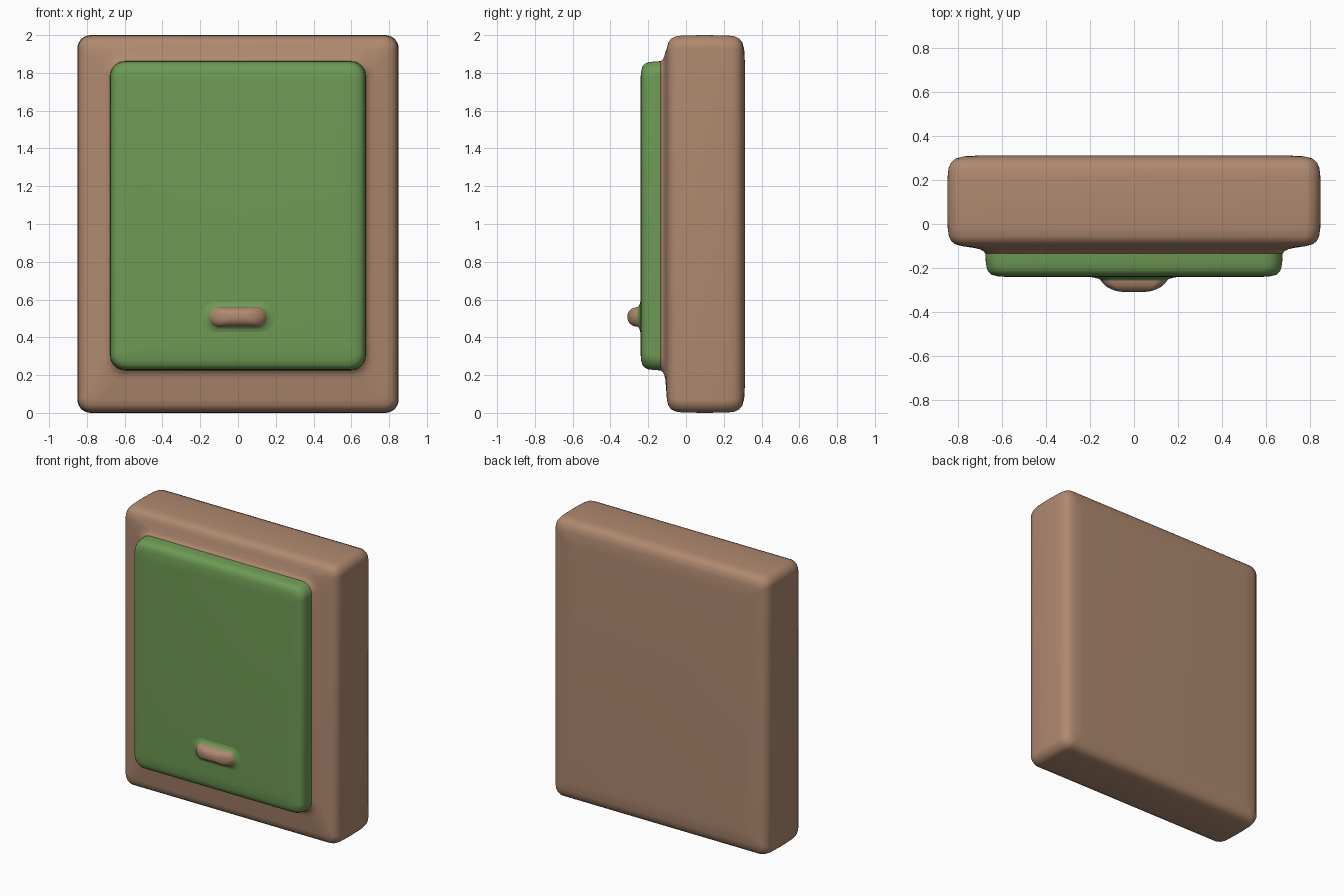
import bpy, bmesh, math

if "Cube" in bpy.data.objects:
    bpy.data.objects.remove(bpy.data.objects["Cube"])


def material(name, rgb):
    m = bpy.data.materials.new(name)
    m.diffuse_color = (*rgb, 1)
    m.use_nodes = True
    m.node_tree.nodes["Principled BSDF"].inputs["Base Color"].default_value = m.diffuse_color
    return m


brown = material("warm brown", (0.43, 0.25, 0.16))
green = material("leaf green", (0.155, 0.325, 0.09))


def ring(y, x0, x1, z0, z1, r, n=8):
    # rounded rectangle in a plane of constant y
    r = min(r, (x1 - x0) / 2 - 0.001, (z1 - z0) / 2 - 0.001)
    centres = [(x1 - r, z1 - r), (x0 + r, z1 - r), (x0 + r, z0 + r), (x1 - r, z0 + r)]
    pts = []
    for k, (cx, cz) in enumerate(centres):
        for i in range(n + 1):
            a = math.pi / 2 * (k + i / n)
            pts.append((cx + r * math.cos(a), y, cz + r * math.sin(a)))
    return pts


def loft(name, rings, mat, cap_first, cap_last):
    bm = bmesh.new()
    loops = [[bm.verts.new(p) for p in ring(*r)] for r in rings]
    for a, b in zip(loops, loops[1:]):
        for i in range(len(a)):
            j = (i + 1) % len(a)
            bm.faces.new((a[i], a[j], b[j], b[i]))
    if cap_first:
        bm.faces.new(loops[0])
    if cap_last:
        bm.faces.new(loops[-1])
    bmesh.ops.recalc_face_normals(bm, faces=bm.faces)
    # open shells: make sure the outside faces away from the part's axis
    bm.faces.ensure_lookup_table()
    cz = (rings[0][3] + rings[0][4]) / 2
    f = bm.faces[0]
    c = f.calc_center_median()
    if f.normal.x * c.x + f.normal.z * (c.z - cz) < 0:
        bmesh.ops.reverse_faces(bm, faces=bm.faces)
    me = bpy.data.meshes.new(name)
    bm.to_mesh(me)
    bm.free()
    me.materials.append(mat)
    ob = bpy.data.objects.new(name, me)
    bpy.context.collection.objects.link(ob)
    for p in me.polygons:
        p.use_smooth = True
    return ob


def inset(y, d, r):      # body outline pulled in by d
    return (y, -0.85 + d, 0.85 - d, d, 2 - d, r)


def panel(y, d, r):      # panel outline pulled in by d
    return (y, -0.677 + d, 0.677 - d, 0.225 + d, 1.862 - d, r)


# body with soft edges and a raised lip around the panel
loft("body", [
    inset(0.312, 0.15, 0.03), inset(0.308, 0.075, 0.04), inset(0.298, 0.038, 0.05), inset(0.28, 0.017, 0.06),
    inset(0.255, 0.006, 0.07), inset(0.22, 0.002, 0.07), inset(0.1, 0.0, 0.07),
    inset(-0.02, 0.002, 0.07), inset(-0.055, 0.007, 0.07), inset(-0.078, 0.018, 0.06),
    inset(-0.093, 0.038, 0.05), inset(-0.101, 0.07, 0.05),
    panel(-0.109, -0.05, 0.1), panel(-0.115, -0.025, 0.09), panel(-0.124, -0.008, 0.085),
    panel(-0.135, 0.0, 0.08)], brown, True, True)

# front panel
loft("front_panel", [
    panel(-0.135, 0.0, 0.08), panel(-0.17, 0.002, 0.08), panel(-0.2, 0.006, 0.08),
    panel(-0.218, 0.014, 0.075), panel(-0.231, 0.029, 0.065),
    panel(-0.238, 0.055, 0.055), panel(-0.242, 0.11, 0.04)], green, False, True)


def grip(y, hx, hz):
    return (y, -hx, hx, 0.508 - hz, 0.508 + hz, hz)


# flared base of the handle
loft("handle_base", [
    grip(-0.239, 0.215, 0.095), grip(-0.244, 0.18, 0.07), grip(-0.25, 0.16, 0.057),
    grip(-0.257, 0.151, 0.052)], green, False, False)

# handle
loft("handle", [
    grip(-0.257, 0.151, 0.052), grip(-0.27, 0.142, 0.05), grip(-0.284, 0.127, 0.045),
    grip(-0.296, 0.105, 0.037), grip(-0.305, 0.08, 0.025), grip(-0.31, 0.045, 0.01)],
    brown, False, True)
